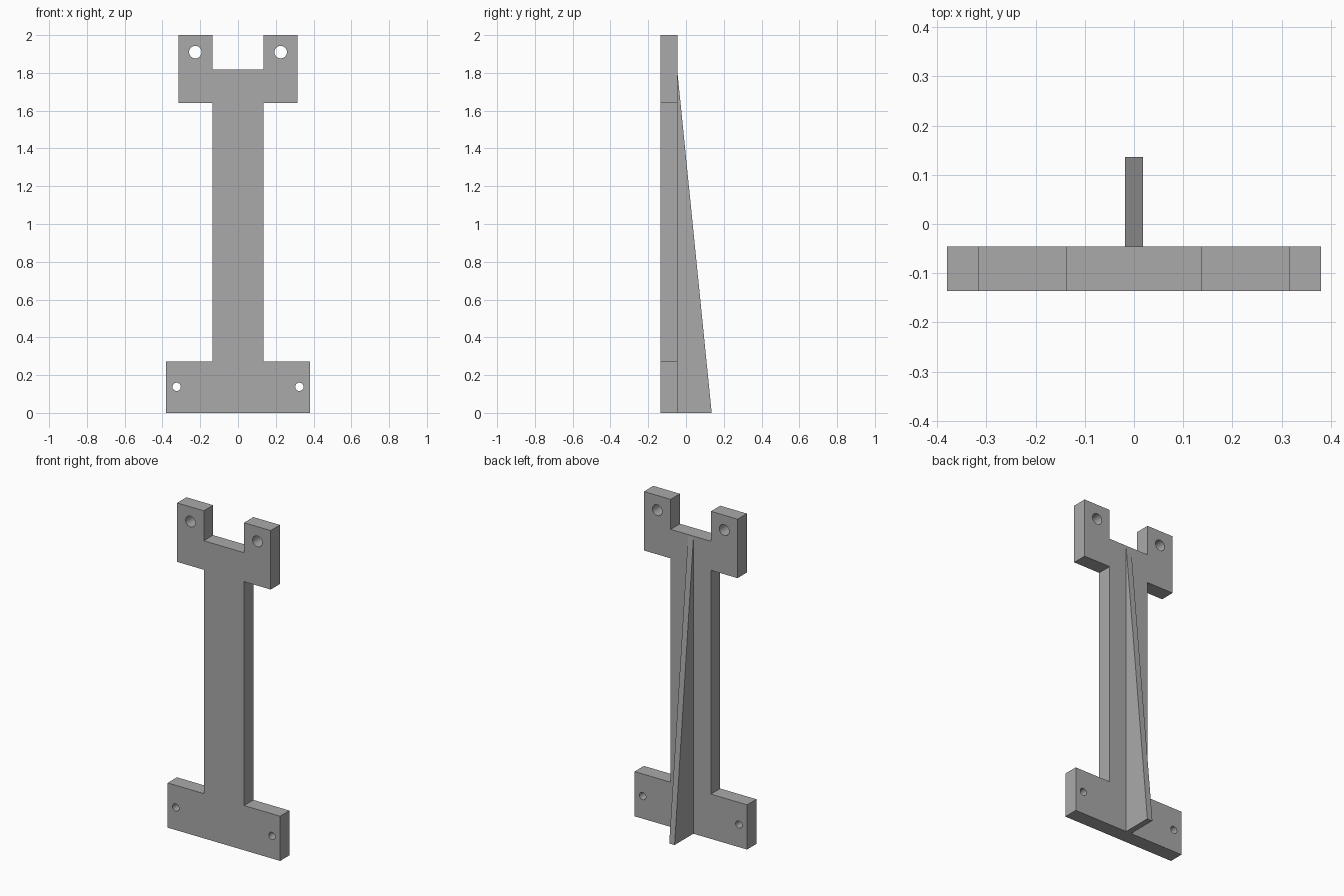
import bpy, bmesh, math
from mathutils import Matrix

if "Cube" in bpy.data.objects:
    bpy.data.objects.remove(bpy.data.objects["Cube"])

grey = bpy.data.materials.new("plain grey")
grey.diffuse_color = (0.40, 0.40, 0.40, 1)
grey.use_nodes = True
grey.node_tree.nodes["Principled BSDF"].inputs["Base Color"].default_value = grey.diffuse_color


def prism(name, points, offset):
    """Face from 3D points, extruded along offset."""
    bm = bmesh.new()
    face = bm.faces.new([bm.verts.new(p) for p in points])
    new = bmesh.ops.extrude_face_region(bm, geom=[face], use_keep_orig=True)["geom"]
    bmesh.ops.translate(bm, vec=offset,
                        verts=[v for v in new if isinstance(v, bmesh.types.BMVert)])
    bmesh.ops.recalc_face_normals(bm, faces=bm.faces)
    mesh = bpy.data.meshes.new(name)
    bm.to_mesh(mesh)
    bm.free()
    mesh.materials.append(grey)
    obj = bpy.data.objects.new(name, mesh)
    bpy.context.collection.objects.link(obj)
    return obj


FRONT, BACK = -0.136, -0.046

# Flat bracket plate: wide foot, narrow stem, forked head
half = [(0.38, 0), (0.38, 0.273), (0.136, 0.273), (0.136, 1.64),
        (0.316, 1.64), (0.316, 2.0), (0.136, 2.0), (0.136, 1.817)]
outline = half + [(-x, z) for x, z in reversed(half)]
plate = prism("bracket_plate", [(x, FRONT, z) for x, z in outline], (0, BACK - FRONT, 0))

# Mounting holes through the fork and the foot
bm = bmesh.new()
for x, z, r in [(0.226, 1.91, 0.033), (0.325, 0.138, 0.022)]:
    for side in (-1, 1):
        bmesh.ops.create_cone(
            bm, cap_ends=True, segments=32, radius1=r, radius2=r, depth=0.3,
            matrix=Matrix.Translation((side * x, (FRONT + BACK) / 2, z))
            @ Matrix.Rotation(math.pi / 2, 4, 'X'))
mesh = bpy.data.meshes.new("hole_cutter")
bm.to_mesh(mesh)
bm.free()
mesh.materials.append(grey)
cutter = bpy.data.objects.new("hole_cutter", mesh)
bpy.context.collection.objects.link(cutter)
cutter.hide_render = True

cut = plate.modifiers.new("holes", 'BOOLEAN')
cut.operation, cut.solver, cut.object = 'DIFFERENCE', 'EXACT', cutter
bpy.context.view_layer.objects.active = plate
plate.select_set(True)
bpy.ops.object.modifier_apply(modifier=cut.name)
bpy.data.objects.remove(cutter)
bpy.ops.object.shade_smooth_by_angle(angle=math.radians(30))

# Tapering stiffening rib on the back
prism("back_rib", [(-0.018, BACK, 0), (-0.018, 0.136, 0), (-0.018, BACK, 1.81)], (0.036, 0, 0))
